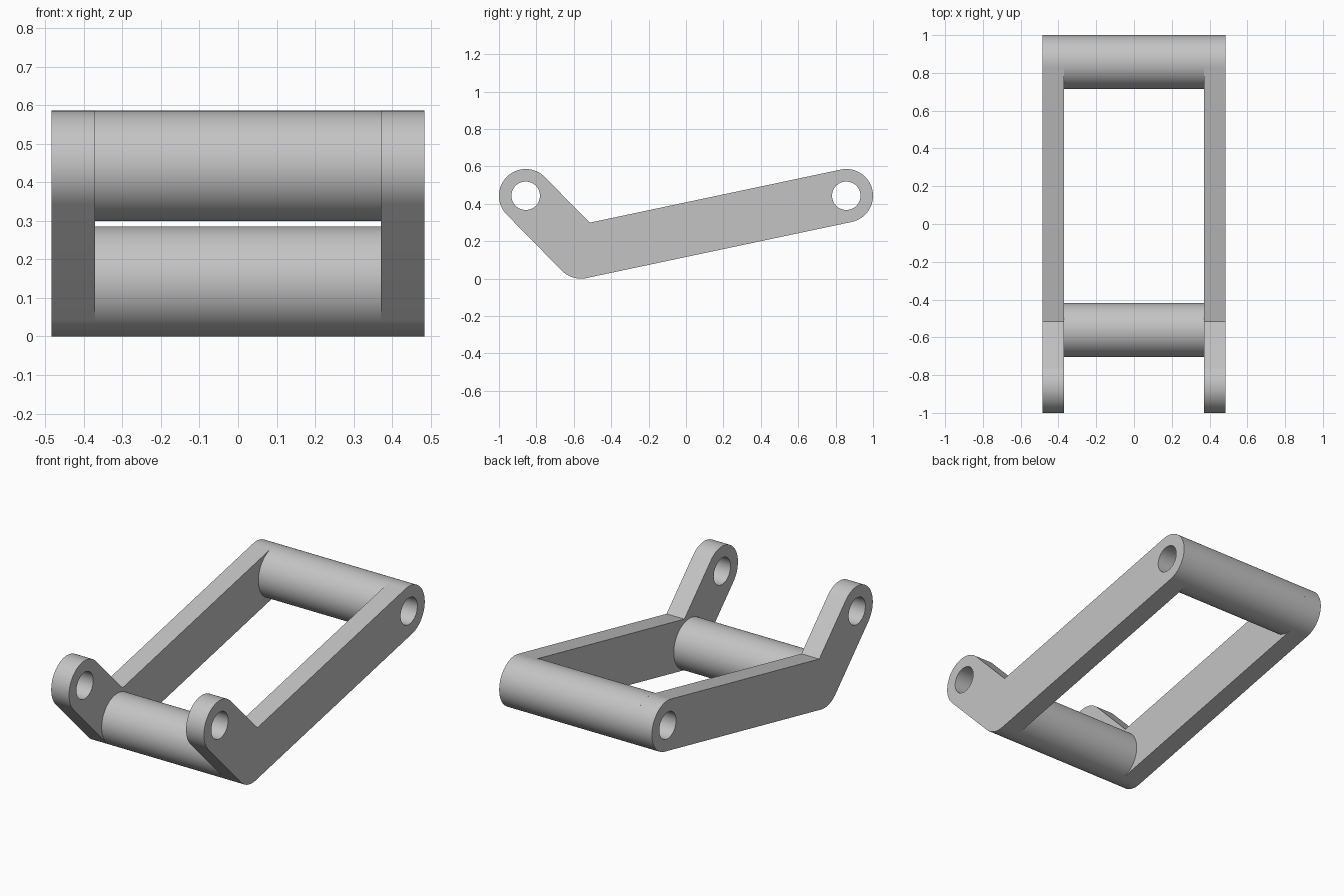
import bpy, bmesh, math
from mathutils import Matrix, Vector

if "Cube" in bpy.data.objects:
    bpy.data.objects.remove(bpy.data.objects["Cube"])

RADIUS, HOLE = 0.143, 0.076
INNER, OUTER = 0.371, 0.484
FRONT = Vector((-0.857, 0.443))   # pivot centres as (y, z)
ELBOW = Vector((-0.562, 0.143))
REAR = Vector((0.857, 0.443))

grey = bpy.data.materials.new("light grey")
grey.use_nodes = True
grey.diffuse_color = (0.55, 0.55, 0.55, 1)
grey.node_tree.nodes["Principled BSDF"].inputs["Base Color"].default_value = (0.55, 0.55, 0.55, 1)


def arc(centre, start, end, radius=RADIUS, steps=32):
    """Points along an arc, both ends included."""
    angles = [start + (end - start) * i / steps for i in range(steps + 1)]
    return [centre + radius * Vector((math.cos(a), math.sin(a))) for a in angles]


def circle(centre, radius):
    return arc(centre, 0, math.tau, radius, 64)[:-1]


def extrude_profile(name, loops, x_min, x_max):
    """Fill side-profile loops, leaving inner loops open, and extrude along x."""
    curve = bpy.data.curves.new(name + "_profile", 'CURVE')
    curve.dimensions = '2D'
    curve.fill_mode = 'BOTH'
    curve.extrude = (x_max - x_min) / 2
    for loop in loops:
        spline = curve.splines.new('POLY')
        spline.points.add(len(loop) - 1)
        for point, co in zip(spline.points, loop):
            point.co = (co.x, co.y, 0, 1)
        spline.use_cyclic_u = True
    helper = bpy.data.objects.new(name + "_helper", curve)
    mesh = bpy.data.meshes.new_from_object(helper)
    bpy.data.objects.remove(helper)
    bpy.data.curves.remove(curve)

    # profile x, y, depth become world y, z, x
    turn = Matrix(((0, 0, 1, 0), (1, 0, 0, 0), (0, 1, 0, 0), (0, 0, 0, 1)))
    mesh.transform(Matrix.Translation(((x_min + x_max) / 2, 0, 0)) @ turn)
    bm = bmesh.new()
    bm.from_mesh(mesh)
    bmesh.ops.remove_doubles(bm, verts=bm.verts, dist=0.0001)
    bmesh.ops.recalc_face_normals(bm, faces=bm.faces)
    bm.to_mesh(mesh)
    bm.free()
    mesh.name = name
    mesh.materials.clear()
    mesh.materials.append(grey)
    obj = bpy.data.objects.new(name, mesh)
    bpy.context.collection.objects.link(obj)
    bpy.ops.object.select_all(action='DESELECT')
    obj.select_set(True)
    bpy.context.view_layer.objects.active = obj
    bpy.ops.object.shade_smooth_by_angle(angle=math.radians(30))
    return obj


# Bent arm outline: rounded ends, rounded outer elbow, sharp inner corner
to_front, to_rear = FRONT - ELBOW, REAR - ELBOW
short = math.atan2(to_front.y, to_front.x)
long = math.atan2(to_rear.y, to_rear.x)
quarter = math.pi / 2
bisector = (short + long) / 2
reach = RADIUS / math.sin((short - long) / 2)
inner_corner = ELBOW + reach * Vector((math.cos(bisector), math.sin(bisector)))
outline = (arc(ELBOW, short + quarter, long - quarter + math.tau)
           + arc(REAR, long - quarter, long + quarter)
           + [inner_corner]
           + arc(FRONT, short - quarter, short + quarter))
arm_loops = [outline, circle(FRONT, HOLE), circle(REAR, HOLE)]

# Side arms
extrude_profile("left_arm", arm_loops, INNER, OUTER)
extrude_profile("right_arm", arm_loops, -OUTER, -INNER)

# Hollow rear pivot tube and solid elbow crossbar
extrude_profile("rear_tube", [circle(REAR, RADIUS), circle(REAR, HOLE)], -INNER, INNER)
extrude_profile("elbow_crossbar", [circle(ELBOW, RADIUS)], -INNER, INNER)
